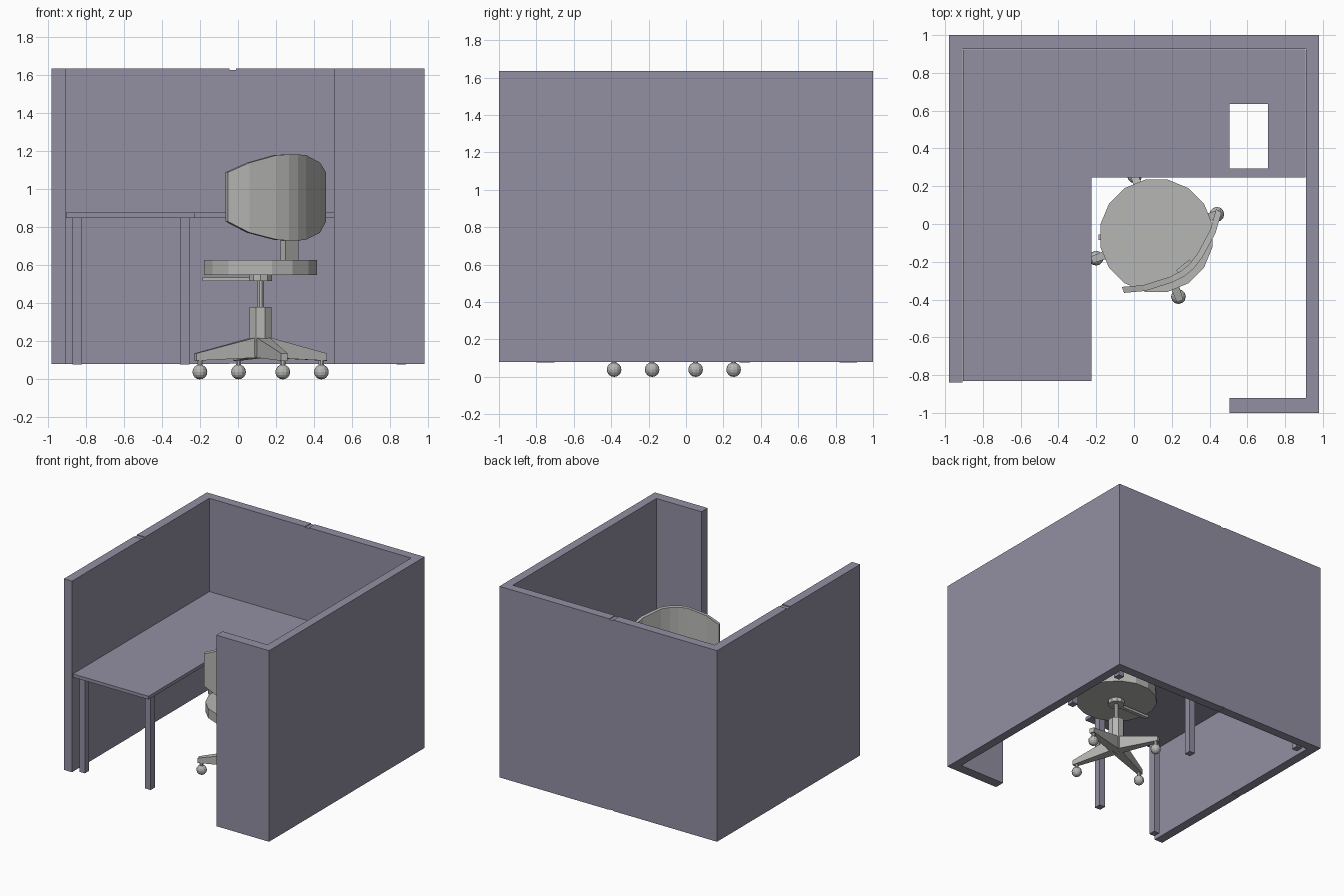
import bpy, bmesh, math
from mathutils import Vector, Matrix

if "Cube" in bpy.data.objects:
    bpy.data.objects.remove(bpy.data.objects["Cube"])


def material(name, rgb):
    m = bpy.data.materials.new(name)
    m.diffuse_color = (*rgb, 1)
    m.use_nodes = True
    m.node_tree.nodes["Principled BSDF"].inputs["Base Color"].default_value = m.diffuse_color
    return m


PURPLE = material("muted purple grey", (0.29, 0.275, 0.36))
GREY = material("warm light grey", (0.47, 0.47, 0.455))


def finish(name, bm, mat):
    bmesh.ops.recalc_face_normals(bm, faces=bm.faces)
    me = bpy.data.meshes.new(name)
    bm.to_mesh(me)
    bm.free()
    me.materials.append(mat)
    ob = bpy.data.objects.new(name, me)
    bpy.context.collection.objects.link(ob)
    return ob


def extrude_up(bm, faces, height):
    ext = bmesh.ops.extrude_face_region(bm, geom=faces)["geom"]
    verts = [v for v in ext if isinstance(v, bmesh.types.BMVert)]
    bmesh.ops.translate(bm, verts=verts, vec=(0, 0, height))


def prism(name, outline, z0, z1, mat):
    bm = bmesh.new()
    f = bm.faces.new([bm.verts.new((x, y, z0)) for x, y in outline])
    extrude_up(bm, [f], z1 - z0)
    return finish(name, bm, mat)


def box(name, x0, x1, y0, y1, z0, z1, mat):
    return prism(name, [(x0, y0), (x1, y0), (x1, y1), (x0, y1)], z0, z1, mat)


def cylinder(name, x, y, r, z0, z1, sides, mat):
    pts = [(x + r * math.cos(2 * math.pi * (i + .5) / sides),
            y + r * math.sin(2 * math.pi * (i + .5) / sides)) for i in range(sides)]
    return prism(name, pts, z0, z1, mat)


# Partition walls: three panels with narrow, slightly lower joints
Z0, Z1 = 0.08, 1.635
box("left_wall_panel", -.98, -.907, -.84, .06, Z0, Z1, PURPLE)
prism("back_left_wall_panel", [(-.98, .10), (-.907, .10), (-.907, .927), (-.045, .927),
                               (-.045, 1), (-.98, 1)], Z0, Z1, PURPLE)
prism("right_wall_panel", [(-.01, 1), (-.01, .927), (.91, .927), (.91, -.92), (.505, -.92),
                           (.505, -1), (.98, -1), (.98, 1)], Z0, Z1, PURPLE)
box("left_wall_joint", -.98, -.907, .06, .10, Z0 + .004, Z1 - .006, PURPLE)
box("back_wall_joint", -.045, -.01, .927, 1, Z0 + .004, Z1 - .006, PURPLE)

# L-shaped desk top with a rectangular opening
xs = [-.905, -.225, .505, .71, .908]
ys = [-.83, .245, .295, .635, .925]
bm = bmesh.new()
grid = {(i, j): bm.verts.new((x, y, .85)) for i, x in enumerate(xs) for j, y in enumerate(ys)}
for i in range(4):
    for j in range(4):
        if (j == 0 and i > 0) or (i == 2 and j == 2):
            continue
        bm.faces.new([grid[i, j], grid[i + 1, j], grid[i + 1, j + 1], grid[i, j + 1]])
bmesh.ops.delete(bm, geom=[v for v in bm.verts if not v.link_faces], context='VERTS')
extrude_up(bm, bm.faces[:], .027)
finish("desk_top", bm, PURPLE)

# Desk legs
for n, (x, y) in enumerate([(-.845, -.77), (-.28, -.73), (-.28, .315),
                            (.86, .315), (.86, .85), (-.845, .885)]):
    box(f"desk_leg_{n + 1}", x - .025, x + .025, y - .028, y + .028, .078, .85, PURPLE)

# Chair base: column, four tapered feet, ball casters
CX, CY = 0.119, -0.065
cylinder("base_column", CX, CY, .062, .12, .38, 8, GREY)
cylinder("gas_lift_post", CX, CY, .018, .38, .53, 8, GREY)
cylinder("seat_mount", CX, CY, .062, .518, .552, 10, GREY)
for n in range(4):
    a = math.radians(20 + 90 * n)
    place = Matrix.Translation((CX, CY, 0)) @ Matrix.Rotation(a, 4, 'Z')
    # each end: radius, half width, bottom, top
    bm = bmesh.new()
    rings = []
    for r, w, zb, zt in [(.02, .038, .115, .225), (.365, .018, .098, .137)]:
        rings.append([bm.verts.new(place @ Vector((r, s * w, z)))
                      for s, z in [(-1, zb), (1, zb), (1, zt), (-1, zt)]])
    for k in range(4):
        bm.faces.new([rings[0][k], rings[0][k - 1], rings[1][k - 1], rings[1][k]])
    bm.faces.new(rings[0])
    bm.faces.new(rings[1])
    finish(f"base_foot_{n + 1}", bm, GREY)
    p = place @ Vector((.34, 0, .039))
    bm = bmesh.new()
    bmesh.ops.create_uvsphere(bm, u_segments=12, v_segments=8, radius=.039,
                              matrix=Matrix.Translation(p))
    finish(f"caster_{n + 1}", bm, GREY)
    cylinder(f"caster_stem_{n + 1}", p.x, p.y, .015, .06, .105, 8, GREY)

# Seat and height lever
cylinder("seat", .119, -.062, .303, .55, .628, 16, GREY)
box("height_lever", -.187, .07, -.085, -.055, .517, .536, GREY)

# Curved backrest, built across its chord: side, outward offset, bottom, top
T, N, M = Vector((.771, .636, 0)), Vector((.636, -.771, 0)), Vector((.198, -.143, 0))
half = [(.334, .012, .83, 1.09), (.24, .076, .772, 1.14),
        (.10, .132, .735, 1.18), (.03, .147, .73, 1.183)]
profile = [(-s, o, b, t) for s, o, b, t in half] + half[::-1]
bm = bmesh.new()
rings = []
for s, o, b, t in profile:
    inner, outer = M + T * s * .97 + N * (o - .033), M + T * s + N * o
    rings.append([bm.verts.new((p.x, p.y, z))
                  for p, z in [(inner, b), (outer, b), (outer, t), (inner, t)]])
for r0, r1 in zip(rings, rings[1:]):
    for k in range(4):
        bm.faces.new([r0[k], r0[k - 1], r1[k - 1], r1[k]])
bm.faces.new(rings[0])
bm.faces.new(rings[-1])
finish("backrest", bm, GREY)

# Upright joining seat and backrest
pts = [M + T * s + N * o for s, o in [(-.045, .095), (.045, .095), (.045, .135), (-.045, .135)]]
prism("backrest_upright", [(p.x, p.y) for p in pts], .6, .85, GREY)
